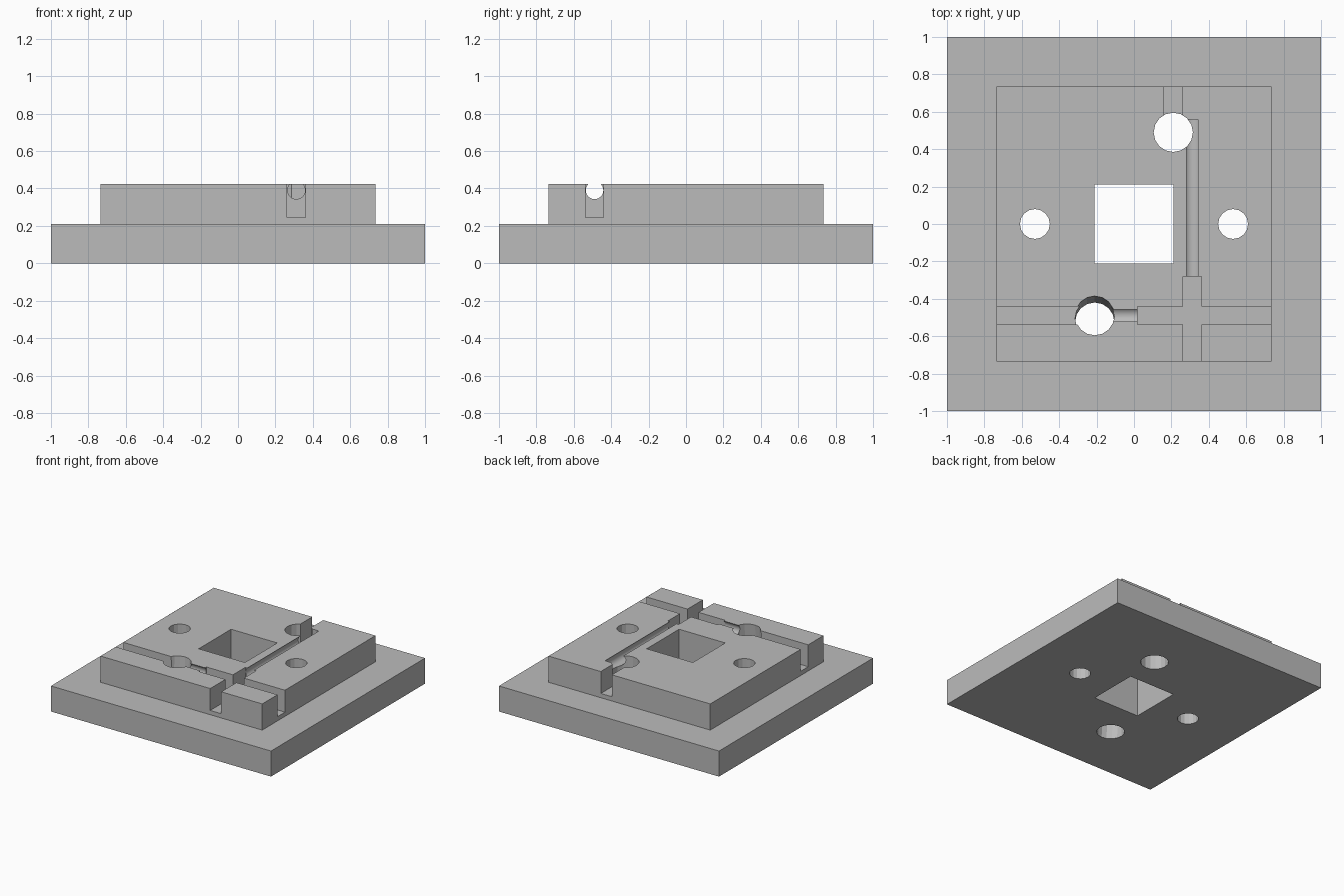
import bpy
import bmesh
import math
from mathutils import Matrix, Vector

if "Cube" in bpy.data.objects:
    bpy.data.objects.remove(bpy.data.objects["Cube"], do_unlink=True)

TIER, TOP, FLOOR, ABOVE = 0.21, 0.425, 0.245, 0.6
HALF, EDGE = 0.735, 0.85

grey = bpy.data.materials.new("plain grey")
grey.use_nodes = True
GREY = (0.5, 0.5, 0.5, 1)
grey.diffuse_color = GREY
grey.node_tree.nodes["Principled BSDF"].inputs["Base Color"].default_value = GREY


def add(name, bm):
    mesh = bpy.data.meshes.new(name)
    bm.to_mesh(mesh)
    bm.free()
    mesh.materials.append(grey)
    obj = bpy.data.objects.new(name, mesh)
    bpy.context.collection.objects.link(obj)
    return obj


def box(name, low, high):
    low, high = Vector(low), Vector(high)
    bm = bmesh.new()
    bmesh.ops.create_cube(bm, size=1)
    bmesh.ops.scale(bm, vec=high - low, verts=bm.verts)
    bmesh.ops.translate(bm, vec=(low + high) / 2, verts=bm.verts)
    return add(name, bm)


def rod(name, start, end, radius, sides):
    """Cylinder from start to end; a vertical one may lean by shearing."""
    start, end = Vector(start), Vector(end)
    axis = end - start
    bm = bmesh.new()
    bmesh.ops.create_cone(bm, cap_ends=True, segments=sides, radius1=radius,
                          radius2=radius, depth=1)
    if abs(axis.z) > 0.1:
        for v in bm.verts:
            v.co = Vector((v.co.x, v.co.y, 0)) + (start + end) / 2 + axis * v.co.z
    else:
        turn = axis.to_track_quat('Z', 'Y').to_matrix().to_4x4()
        size = Matrix.Diagonal((1, 1, axis.length, 1))
        bm.transform(Matrix.Translation((start + end) / 2) @ turn @ size)
    return add(name, bm)


def combine(body, tool, operation):
    mod = body.modifiers.new(tool.name, 'BOOLEAN')
    mod.operation = operation
    mod.solver = 'EXACT'
    mod.object = tool
    graph = bpy.context.evaluated_depsgraph_get()
    mesh = bpy.data.meshes.new_from_object(body.evaluated_get(graph))
    body.modifiers.clear()
    body.data = mesh
    bpy.data.objects.remove(tool, do_unlink=True)


# Stepped plate: wide base with a smaller raised block
plate = box("stepped_plate", (-1, -1, 0), (1, 1, TIER))
combine(plate, box("raised_block", (-HALF, -HALF, TIER - 0.1), (HALF, HALF, TOP)), 'UNION')

cutters = [
    # Square window
    box("square_window", (-0.21, -0.21, -0.1), (0.21, 0.21, ABOVE)),
    # Open slots in the raised block
    box("right_slot", (-EDGE, -0.537, FLOOR), (-0.21, -0.44, ABOVE)),
    box("left_slot", (0.02, -0.537, FLOOR), (EDGE, -0.44, ABOVE)),
    box("front_slot", (0.262, -EDGE, FLOOR), (0.362, -0.28, ABOVE)),
    box("back_slot", (0.16, 0.49, FLOOR), (0.26, EDGE, ABOVE)),
    # Round-bottomed grooves that join slots and ports
    rod("long_groove", (0.312, -0.4, 0.39), (0.312, 0.56, 0.39), 0.047, 32),
    rod("short_groove", (-0.21, -0.489, 0.39), (0.1, -0.489, 0.39), 0.047, 32),
    # Straight port and slightly leaning port
    rod("back_port", (0.21, 0.49, -0.1), (0.21, 0.49, ABOVE), 0.105, 16),
    rod("leaning_port", (-0.21, -0.533, -0.1), (-0.21, -0.476, ABOVE), 0.105, 16),
]
# Mirrored screw holes
for side, x in (("left", 0.53), ("right", -0.53)):
    cutters.append(rod(side + "_screw_hole", (x, 0, -0.1), (x, 0, ABOVE), 0.08, 16))
for cutter in cutters:
    combine(plate, cutter, 'DIFFERENCE')

# Smooth only the finely divided grooves
bpy.context.view_layer.objects.active = plate
plate.select_set(True)
bpy.ops.object.shade_smooth_by_angle(angle=math.radians(15))
